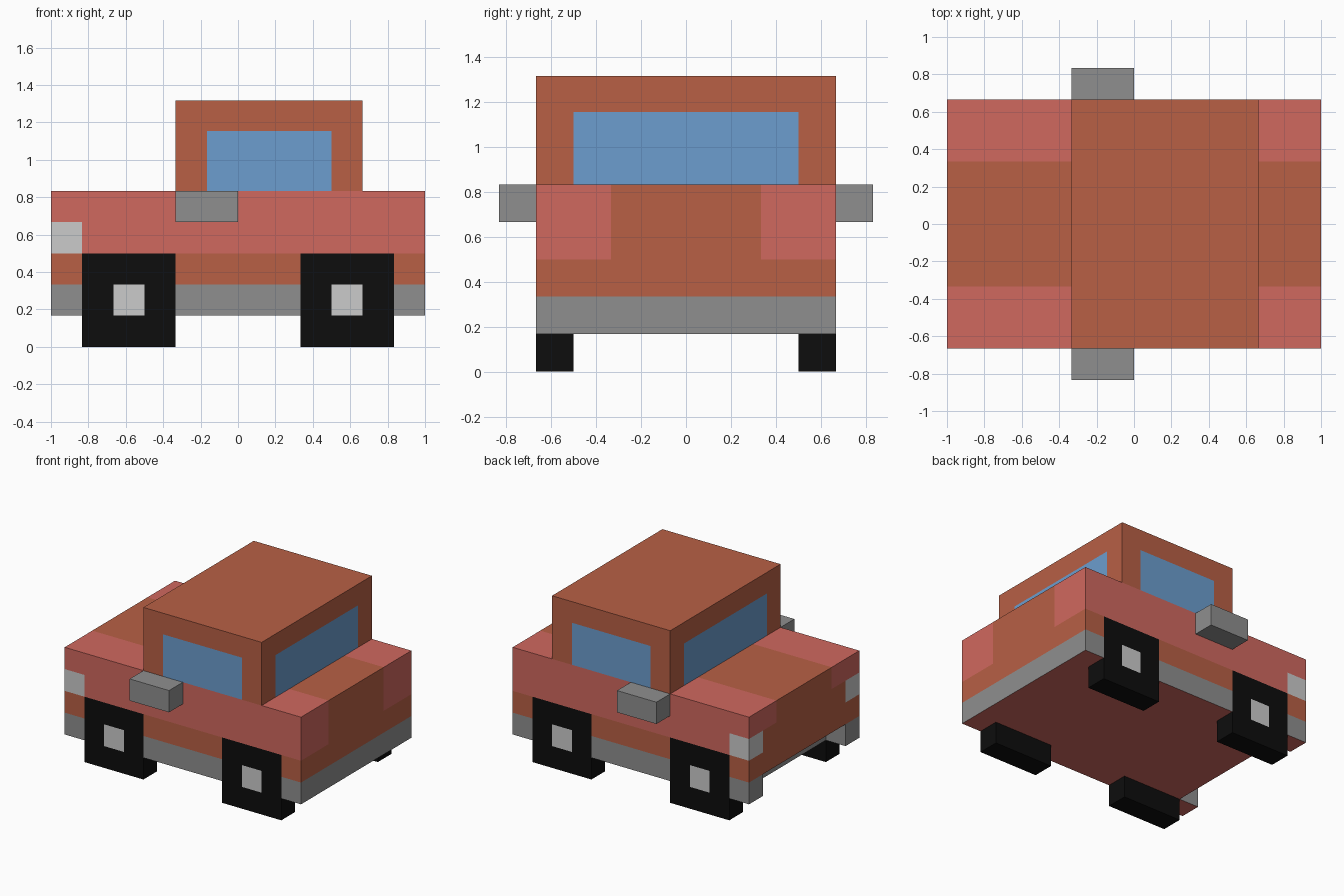
import bpy, bmesh
from mathutils import Vector

if "Cube" in bpy.data.objects:
    bpy.data.objects.remove(bpy.data.objects["Cube"])

U = 1 / 6      # one block of the blocky design
EPS = 0.01

COLOURS = {
    "orange": (0.48, 0.117, 0.06), "red": (0.63, 0.138, 0.114),
    "grey": (0.275, 0.275, 0.275), "light_grey": (0.62, 0.62, 0.62),
    "glass": (0.15, 0.337, 0.62), "black": (0.004, 0.004, 0.004),
}
NAMES = list(COLOURS)
for name, rgb in COLOURS.items():
    bpy.data.materials.new(name).diffuse_color = (*rgb, 1)


def block(name, lo, hi, colour="grey", paint=()):
    """Box in block units; paint = (colour, lo, hi) regions, tested on |y|."""
    bm = bmesh.new()
    bmesh.ops.create_cube(bm, size=1)
    for v in bm.verts:
        v.co = Vector([lo[i] if v.co[i] < 0 else hi[i] for i in range(3)])
    # Split the faces along every painted region's borders
    cuts = set()
    for _, a, b in paint:
        for p in (a, b):
            cuts |= {(i, p[i]) for i in range(3)} | {(1, -p[1])}
    for axis, pos in sorted(cuts):
        if lo[axis] + EPS < pos < hi[axis] - EPS:
            co, no = Vector(), Vector()
            co[axis], no[axis] = pos, 1
            bmesh.ops.bisect_plane(bm, geom=bm.verts[:] + bm.edges[:] + bm.faces[:],
                                   plane_co=co, plane_no=no)
    for f in bm.faces:
        c = f.calc_center_median()
        c.y = abs(c.y)
        f.material_index = NAMES.index(colour)
        for col, a, b in paint:
            if all(a[i] - EPS < c[i] < b[i] + EPS for i in range(3)):
                f.material_index = NAMES.index(col)
    for v in bm.verts:
        v.co *= U
    bmesh.ops.recalc_face_normals(bm, faces=bm.faces[:])
    mesh = bpy.data.meshes.new(name)
    bm.to_mesh(mesh)
    bm.free()
    for n in NAMES:
        mesh.materials.append(bpy.data.materials[n])
    obj = bpy.data.objects.new(name, mesh)
    bpy.context.collection.objects.link(obj)
    return obj


def cut(target, *args):
    """Subtract a hidden block from the target."""
    cutter = block(*args)
    cutter.hide_render = True
    cutter.hide_set(True)
    mod = target.modifiers.new(cutter.name, "BOOLEAN")
    mod.operation, mod.solver, mod.object = "DIFFERENCE", "EXACT", cutter


# Body with fenders, headlights, bumper band and underside
body = block("body", (-6, -4, 1), (6, 4, 5), "orange", [
    ("red", (-6, 2, 3), (6, 4, 5)),
    ("orange", (-6, 0, 3), (-6, 3, 4)),
    ("light_grey", (-6, 3, 3), (-5, 4, 4)),
    ("grey", (-6, 0, 1), (6, 4, 2)),
    ("red", (-6, 0, 1), (6, 4, 1)),
])

# Recess in the front bumper
cut(body, "bumper_recess_cutter", (-7, -3, 0), (-5, 3, 2), "grey")

# Cabin with windows on all four sides
block("cabin", (-2, -4, 5), (4, 4, 7.9), "orange", [
    ("glass", (-1, 4, 5), (3, 4, 6.93)),
    ("glass", (-2, 0, 5), (-2, 3, 6.93)),
    ("glass", (4, 0, 5), (4, 3, 6.93)),
])

for side, s in (("left", 1), ("right", -1)):
    # Wheels with square hubs, set flush into wells
    for end, x, hub in (("front", -5, -4), ("rear", 2, 3)):
        y0, y1 = sorted((3 * s, 4 * s))
        block(f"{end}_{side}_wheel", (x, y0, 0), (x + 3, y1, 3), "black",
              [("light_grey", (hub, 4, 1), (hub + 1, 4, 2))])
        w0, w1 = sorted((3 * s, 5 * s))
        cut(body, f"{end}_{side}_well_cutter", (x, w0, -1), (x + 3, w1, 3), "black")
    # Wing mirrors
    y0, y1 = sorted((4 * s, 5 * s))
    block(f"{side}_mirror", (-2, y0, 4), (0, y1, 5))

for m in bpy.data.materials:
    if m.users and not m.is_grease_pencil:
        m.use_nodes = True
        m.node_tree.nodes["Principled BSDF"].inputs["Base Color"].default_value = m.diffuse_color
